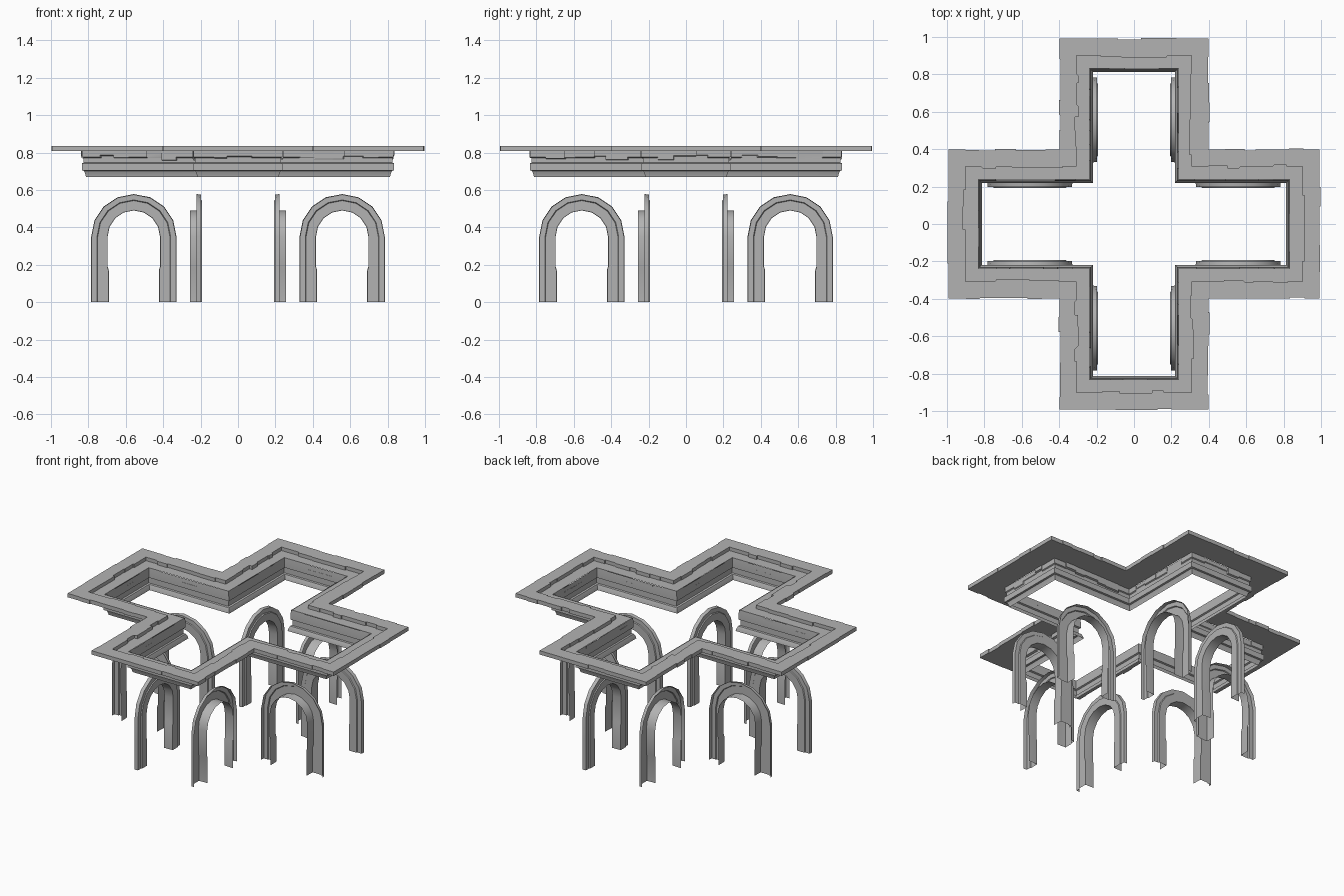
import bpy, bmesh, math, random
from mathutils import Matrix, Vector

random.seed(7)
cube = bpy.data.objects.get("Cube")
if cube:
    bpy.data.objects.remove(cube, do_unlink=True)

stone = bpy.data.materials.new("grey_stone")
stone.use_nodes = True
stone.diffuse_color = (0.45, 0.45, 0.45, 1)
bsdf = stone.node_tree.nodes["Principled BSDF"]
bsdf.inputs["Base Color"].default_value = stone.diffuse_color
bsdf.inputs["Roughness"].default_value = 0.9


def sheet(name, rows, closed):
    """Skin a list of equally long point rows; closed joins row ends."""
    bm = bmesh.new()
    grid = [[bm.verts.new(p) for p in row] for row in rows]
    count = len(rows[0])
    for a, b in zip(grid, grid[1:]):
        for i in range(count if closed else count - 1):
            j = (i + 1) % count
            bm.faces.new((a[i], a[j], b[j], b[i]))
    bmesh.ops.remove_doubles(bm, verts=bm.verts, dist=0.0002)
    mesh = bpy.data.meshes.new(name)
    bm.to_mesh(mesh)
    bm.free()
    mesh.materials.append(stone)
    ob = bpy.data.objects.new(name, mesh)
    bpy.context.collection.objects.link(ob)
    bpy.ops.object.select_all(action="DESELECT")
    ob.select_set(True)
    bpy.context.view_layer.objects.active = ob
    bpy.ops.object.shade_smooth_by_angle(angle=math.radians(25))
    return ob


# Cross-shaped plan, grown outward by d from the inner opening
HALF, REACH = 0.215, 0.81


def corners(d):
    a, b = HALF + d, REACH + d
    pts = []
    for k in range(4):
        turn = Matrix.Rotation(k * math.pi / 2, 2)
        pts += [turn @ Vector(p) for p in ((a, a), (b, -a), (b, a))][1:]
        pts.append(turn @ Vector((a, a)))
    return pts


# Each edge is divided into stones of uneven length
stones = []
for e in range(12):
    n = 5 if e % 3 == 0 else 7
    cuts = [0] + [(i + random.uniform(-0.3, 0.3)) / n for i in range(1, n)] + [1]
    stones.append(cuts)


def chips(lo, hi):
    """One random offset per stone, corner stones left true."""
    return [[0] + [random.uniform(lo, hi) for _ in c[2:-1]] + [0] for c in stones]


def ring(d, z, out=None, drop=None):
    pts = corners(d)
    row = []
    for e, cuts in enumerate(stones):
        p, q = pts[e], pts[(e + 1) % 12]
        along = (q - p).normalized()
        side = Vector((along.y, -along.x))
        for s in range(len(cuts) - 1):
            push = side * (out[e][s] if out else 0)
            dz = drop[e][s] if drop else 0
            for t in cuts[s:s + 2]:
                v = p.lerp(q, t) + push
                row.append((v.x, v.y, z + dz))
    return row


# Ceiling slab: open underside, chipped top course, ragged outer rim
rim = chips(-0.006, 0.005)
lip = chips(-0.012, 0.012)
sheet("ceiling_slab", [
    ring(0.022, 0.809),
    ring(0.183, 0.809, rim),
    ring(0.183, 0.835, rim),
    ring(0.092, 0.835, lip),
    ring(0.092, 0.811, lip),
], True)

# Chipped course between slab and moulding
nick, drop = chips(-0.007, 0.008), chips(-0.016, 0.012)
sheet("chipped_course", [
    ring(0.015, 0.772, None, drop),
    ring(0.022, 0.776, nick, drop),
    ring(0.022, 0.809, nick),
], True)

# Stepped cornice moulding
profile = [(0.003, 0.67), (0.006, 0.685), (0.014, 0.702), (0.025, 0.705),
           (0.025, 0.742), (0.015, 0.746), (0.015, 0.775), (0.018, 0.809)]
sheet("cornice_moulding", [[(*p, z) for p in corners(d)] for d, z in profile], True)

# Arch trim: path up one leg, round the head, down the other leg
SPRING, CENTRE = 0.35, 0.557
trim = [(0.14, 0.257), (0.14, 0.225), (0.142, 0.193), (0.193, 0.193),
        (0.197, 0.199), (0.225, 0.199), (0.228, 0.222)]
leg = [0, 0.17, 0.19, SPRING]
path = [(0, z, 0.006 if z < 0.18 else 0) for z in leg]
path += [(math.pi * i / 8, SPRING, 0) for i in range(1, 8)]
path += [(math.pi, z, n) for _, z, n in reversed(path[:len(leg)])]


def arch(name, matrix):
    rows = []
    for r, y in trim:
        row = []
        for ang, z, notch in path:
            rr = r - notch if r < 0.15 else r
            row.append(matrix @ Vector((CENTRE + rr * math.cos(ang), y,
                                        z + rr * math.sin(ang))))
        rows.append(row)
    sheet(name, rows, False)


for k, arm in enumerate(("left", "back", "right", "front")):
    for sign, tag in ((1, "a"), (-1, "b")):
        flip = Matrix.Diagonal((1, sign, 1, 1))
        arch(f"{arm}_arch_{tag}", Matrix.Rotation(k * math.pi / 2, 4, "Z") @ flip)
